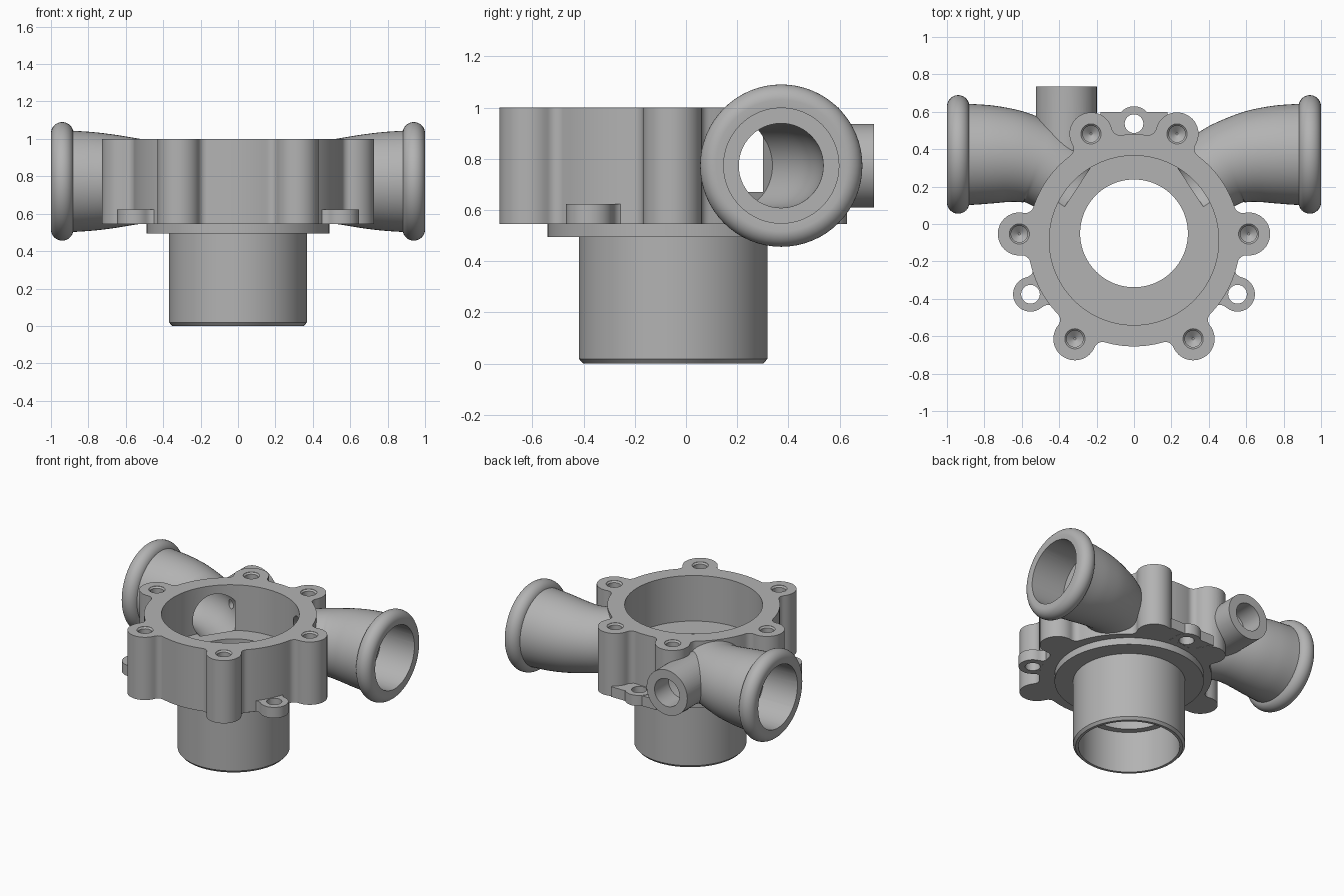
import bpy, bmesh, math
from mathutils import Vector, Matrix

if "Cube" in bpy.data.objects:
    bpy.data.objects.remove(bpy.data.objects["Cube"])

CY = -0.0875          # y of the chamber axis
TY = -0.05            # y of the inlet tube axis
PZ = 0.773            # height of the port axes

grey = bpy.data.materials.new("cast_grey")
grey.diffuse_color = (0.45, 0.45, 0.45, 1)
grey.use_nodes = True
grey.node_tree.nodes["Principled BSDF"].inputs["Base Color"].default_value = grey.diffuse_color


def make(name, bm):
    bmesh.ops.recalc_face_normals(bm, faces=bm.faces)
    me = bpy.data.meshes.new(name)
    bm.to_mesh(me)
    bm.free()
    me.materials.append(grey)
    ob = bpy.data.objects.new(name, me)
    bpy.context.collection.objects.link(ob)
    return ob


def skin(name, rings):
    """Close a stack of equal rings of points into a solid."""
    bm = bmesh.new()
    rows = [[bm.verts.new(p) for p in ring] for ring in rings]
    n = len(rows[0])
    for a, b in zip(rows, rows[1:]):
        for i in range(n):
            j = (i + 1) % n
            bm.faces.new((a[i], a[j], b[j], b[i]))
    bm.faces.new(rows[0][::-1])
    bm.faces.new(rows[-1])
    return make(name, bm)


def turned(name, profile, origin, axis=(0, 0, 1), n=64):
    """Solid of revolution from (radius, distance along axis) pairs."""
    rot = Vector((0, 0, 1)).rotation_difference(Vector(axis)).to_matrix()
    o = Vector(origin)
    return skin(name, [[o + rot @ Vector((r * math.cos(t), r * math.sin(t), h))
                        for t in (2 * math.pi * i / n for i in range(n))] for r, h in profile])


def arc(c, r, a0, a1, n):
    return [(c[0] + r * math.cos(a0 + (a1 - a0) * i / n),
             c[1] + r * math.sin(a0 + (a1 - a0) * i / n)) for i in range(n + 1)]


def lobed(base, d, rb, rf, angles):
    """Outline of a disc with round lobes joined by tangent fillets."""
    a, b = base + rf, rb + rf
    w = math.acos((d * d + a * a - b * b) / (2 * d * a))
    v = math.pi - math.acos((d * d + b * b - a * a) / (2 * d * b))
    angles = sorted(math.radians(x) for x in angles)
    pts = []
    for k, p in enumerate(angles):
        lobe = (d * math.cos(p), CY + d * math.sin(p))
        f0, f1 = [(a * math.cos(p + s * w), CY + a * math.sin(p + s * w)) for s in (-1, 1)]
        pts += arc(f0, rf, p - w + math.pi, p - v + math.pi, 6)
        pts += arc(lobe, rb, p - v, p + v, 24)[1:-1]
        pts += arc(f1, rf, p + v + math.pi, p + w + math.pi, 6)
        nxt = angles[(k + 1) % len(angles)] + (2 * math.pi if k == len(angles) - 1 else 0)
        pts += arc((0, CY), base, p + w, nxt - w, 16)[1:-1]
    return pts


def slab(name, pts, z0, z1):
    return skin(name, [[(x, y, z) for x, y in pts] for z in (z0, z1)])


def smooth_path(ctrl, steps=6):
    """Catmull-Rom through (x, y, radius) control points."""
    c = [Vector(p) for p in ctrl]
    c = [2 * c[0] - c[1]] + c + [2 * c[-1] - c[-2]]
    out = []
    for i in range(1, len(c) - 2):
        p0, p1, p2, p3 = c[i - 1:i + 3]
        for k in range(steps):
            t = k / steps
            out.append(0.5 * (2 * p1 + (p2 - p0) * t + (2 * p0 - 5 * p1 + 4 * p2 - p3) * t * t
                              + (3 * p1 - p0 - 3 * p2 + p3) * t ** 3))
    return out + [c[-2]]


def elbow(name, ctrl, side, n=56):
    """Round pipe swept along a level curve."""
    path = smooth_path(ctrl)
    rings = []
    for i, p in enumerate(path):
        q = path[min(i + 1, len(path) - 1)] - path[max(i - 1, 0)]
        nx, ny = Vector((-q.y, q.x)).normalized()
        rings.append([(side * (p.x + nx * p.z * math.cos(t)), p.y + ny * p.z * math.cos(t),
                       PZ + p.z * math.sin(t)) for t in (2 * math.pi * k / n for k in range(n))])
    return skin(name, rings)


def combine(target, others, op):
    for o in others:
        m = target.modifiers.new("join", 'BOOLEAN')
        m.operation, m.solver, m.object = op, 'EXACT', o
    dg = bpy.context.evaluated_depsgraph_get()
    me = bpy.data.meshes.new_from_object(target.evaluated_get(dg))
    target.modifiers.clear()
    target.data = me
    for o in others:
        bpy.data.objects.remove(o, do_unlink=True)


BOLTS = [3.2, 68, 121 - 9, 176.8, 239, 301]
EARS = [-27.5, 90, 207.5]

# Main body with six bolt bosses
outline = lobed(0.567, 0.614, 0.115, 0.045, BOLTS)
housing = slab("pump_housing", outline, 0.545, 1.0)

# Mounting ears, bridge behind the rear ear, flange and inlet tube
solids = [
    slab("mounting_ears", lobed(0.555, 0.624, 0.093, 0.05, EARS), 0.5455, 0.623),
    slab("ear_bridge", [(-0.18, 0.4), (0.18, 0.4), (0.18, 0.6), (-0.18, 0.6)], 0.5465, 0.62),
    turned("flange", [(0.49, 0.495), (0.49, 0.56)], (0, TY, 0), n=96),
    turned("inlet_tube", [(0.352, 0), (0.368, 0.018), (0.368, 0.57)], (0, TY, 0), n=96),
    turned("sensor_port", [(0.163, 0), (0.163, 0.36)], (-0.362, 0.735, PZ), (0, -1, 0)),
]

# Two mirrored outlet elbows with rounded hose lips
OUTER = [(0.96, 0.372, 0.275), (0.87, 0.372, 0.27), (0.76, 0.371, 0.262), (0.65, 0.362, 0.248),
         (0.54, 0.337, 0.23), (0.46, 0.302, 0.22), (0.3, 0.2, 0.21)]
lip = [(0.2, -0.05)] + [(0.257 + 0.06 * math.cos(t), 0.06 * math.sin(t))
                        for t in (-math.pi / 2 + math.pi * i / 16 for i in range(17))] + [(0.2, 0.055)]
for s in (1, -1):
    solids.append(elbow("outlet_pipe", OUTER, s))
    solids.append(turned("outlet_lip", lip, (s * 0.94, 0.372, PZ), (s, 0, 0)))
combine(housing, solids, 'UNION')

# Chamber, inlet bore and port bores
INNER = [(0.85, 0.372, 0.165), (0.72, 0.371, 0.165), (0.62, 0.36, 0.165),
         (0.53, 0.334, 0.165), (0.45, 0.298, 0.165), (0.3, 0.2, 0.165)]
cuts = [
    turned("chamber_cut", [(0.453, 0.67), (0.453, 1.1)], (0, CY, 0), n=96),
    turned("inlet_cut", [(0.333, -0.1), (0.333, 0.3), (0.288, 0.3), (0.288, 0.8)], (0, TY, 0), n=96),
    turned("sensor_cut", [(0.1, -0.1), (0.1, 0.16), (0.03, 0.18), (0.03, 0.42)],
           (-0.362, 0.735, PZ), (0, -1, 0), 40),
]
for s in (1, -1):
    cuts.append(elbow("outlet_cut", INNER, s))
    cuts.append(turned("socket_cut", [(0.225, 0), (0.225, 0.4)], (s * 0.73, 0.372, PZ), (s, 0, 0)))

# Blind bolt holes and through holes in the ears
for a in map(math.radians, BOLTS):
    cuts.append(turned("bolt_cut", [(0.006, 0.66), (0.044, 0.69), (0.044, 0.988), (0.054, 0.998), (0.054, 1.1)],
                       (0.614 * math.cos(a), CY + 0.614 * math.sin(a), 0), n=32))
for a in map(math.radians, EARS):
    cuts.append(turned("ear_cut", [(0.05, 0.4), (0.05, 0.7)],
                       (0.624 * math.cos(a), CY + 0.624 * math.sin(a), 0), n=32))
combine(housing, cuts, 'DIFFERENCE')

bpy.ops.object.select_all(action='DESELECT')
housing.select_set(True)
bpy.context.view_layer.objects.active = housing
bpy.ops.object.shade_smooth_by_angle(angle=math.radians(30))
